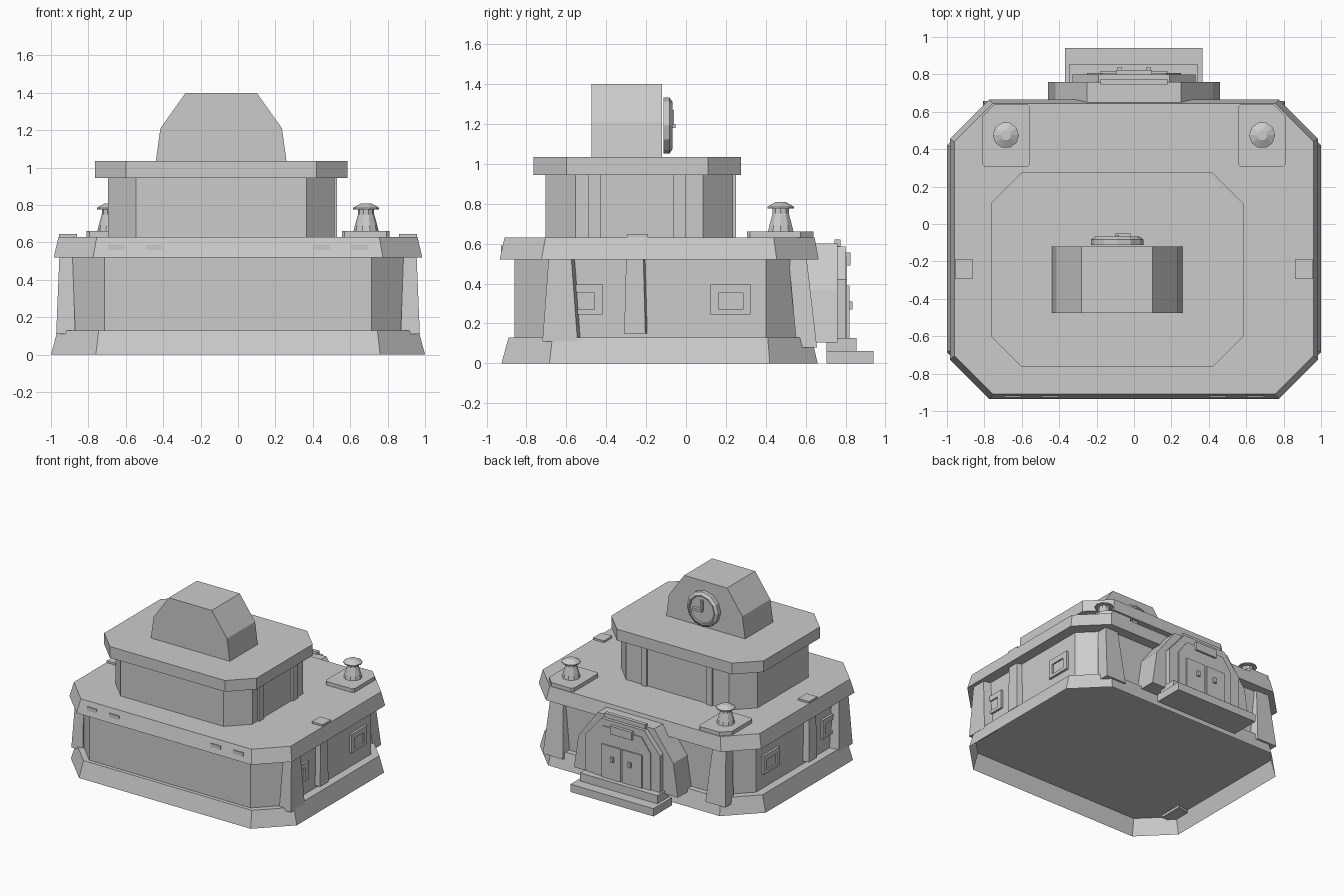
import bpy, bmesh, math
from mathutils import Matrix

cube = bpy.data.objects.get("Cube")
if cube:
    bpy.data.objects.remove(cube, do_unlink=True)

stone = bpy.data.materials.new("grey stone")
stone.use_nodes = True
stone.diffuse_color = (0.6, 0.6, 0.6, 1)
stone.node_tree.nodes["Principled BSDF"].inputs["Base Color"].default_value = (0.6, 0.6, 0.6, 1)


def loft(name, rings, matrix=None, bottom=True):
    """Solid from a stack of equal-length rings of points."""
    bm = bmesh.new()
    loops = [[bm.verts.new(p) for p in ring] for ring in rings]
    n = len(loops[0])
    for low, high in zip(loops, loops[1:]):
        for i in range(n):
            j = (i + 1) % n
            bm.faces.new((low[i], low[j], high[j], high[i]))
    if bottom:
        bm.faces.new(loops[0][::-1])
    bm.faces.new(loops[-1])
    if matrix:
        bm.transform(matrix)
    bmesh.ops.recalc_face_normals(bm, faces=bm.faces)
    mesh = bpy.data.meshes.new(name)
    bm.to_mesh(mesh)
    bm.free()
    mesh.materials.append(stone)
    obj = bpy.data.objects.new(name, mesh)
    bpy.context.collection.objects.link(obj)


def octagon(x0, x1, y0, y1, c, z):
    return [(x0 + c, y0, z), (x1 - c, y0, z), (x1, y0 + c, z), (x1, y1 - c, z),
            (x1 - c, y1, z), (x0 + c, y1, z), (x0, y1 - c, z), (x0, y0 + c, z)]


def tier(name, low, high, bottom=True):
    loft(name, [octagon(*low), octagon(*high)], bottom=bottom)


def box(name, x0, x1, y0, y1, z0, z1):
    loft(name, [[(x0, y0, z), (x1, y0, z), (x1, y1, z), (x0, y1, z)] for z in (z0, z1)])


def slab(name, profile, y0, y1):
    """Profile of (x, z) points pushed along y."""
    loft(name, [[(x, y, z) for x, z in profile] for y in (y0, y1)])


def arch(half_low, half_mid, half_top, z0, z1, z2, cx=0):
    right = [(half_low, z0), (half_mid, z1), (half_top, z2)]
    return [(cx + x, z) for x, z in right] + [(cx - x, z) for x, z in reversed(right)]


def turned(name, profile, x, y, sides, matrix=None):
    loft(name, [[(x + r * math.cos(2 * math.pi * i / sides),
                  y + r * math.sin(2 * math.pi * i / sides), z) for i in range(sides)]
                for r, z in profile], matrix)


def pier(name, x, y, angle, low, high, inboard):
    """Tapered pier facing along the angle, with one bevelled edge on its inboard side.
    low and high are (back, front, half width, z)."""
    rings = [[(b, -w * inboard, z), (f, -w * inboard, z),
              (f, (w - .02) * inboard, z), (b, w * inboard, z)] for b, f, w, z in (low, high)]
    loft(name, rings, Matrix.Translation((x, y, 0)) @ Matrix.Rotation(angle, 4, "Z"))


# Lower storey on a hollow plinth
tier("plinth", (-1, 1, -.925, .66, .24, 0), (-.965, .965, -.89, .63, .22, .13), bottom=False)
tier("lower_wall", (-.9, .9, -.86, .585, .185, .13), (-.9, .9, -.86, .585, .185, .54))
tier("lower_roof", (-.985, .985, -.935, .665, .21, .52), (-.96, .96, -.91, .645, .205, .63))

# Upper storey, set off to one side
MID = -.09
tier("upper_wall", (MID - .605, MID + .605, -.705, .235, .15, .63),
     (MID - .605, MID + .605, -.705, .235, .15, .945))
tier("upper_roof", (MID - .675, MID + .675, -.765, .275, .165, .945),
     (MID - .675, MID + .675, -.765, .275, .165, 1.035))
slab("clock_tower", arch(.35, .325, .19, 1.03, 1.21, 1.4, MID), -.475, -.12)
for y in (-.46, -.0325):
    box("upper_side_pilaster", MID + .59, MID + .62, y - .03, y + .0325, .63, .945)
for s in (-1, 1):
    x = MID + s * .29
    box("upper_back_pilaster", x - .025, x + .025, .22, .25, .63, .945)

# Clock: rimmed dial and two hands
to_back = Matrix.Translation((MID, -.112, 1.192)) @ Matrix.Rotation(-math.pi / 2, 4, "X")
turned("clock", [(.14, 0), (.14, .03), (.118, .045), (.108, .045), (.105, .035)], 0, 0, 12, to_back)
box("clock_minute_hand", MID - .01, MID + .01, -.08, -.06, 1.185, 1.27)
box("clock_hour_hand", MID - .01, MID + .07, -.08, -.052, 1.18, 1.2)

for s in (-1, 1):
    side = 0 if s > 0 else math.pi
    # Side and back piers next to the cut corners
    pier("front_pier", s * .9, -.622, side, (-.03, .072, .098, .11), (-.015, .055, .067, .525), s)
    pier("back_pier", s * .71, .585, math.pi / 2, (-.03, .072, .098, .08), (-.07, .02, .067, .525), s)
    pier("middle_pier", s * .9, -.247, side, (-.05, .045, .063, .15), (-.05, .04, .053, .525), s)
    box("roof_clip", *sorted((s * .86, s * .957)), -.295, -.19, .6, .645)

    # Side windows: a square frame around a set-back pane
    for y in (-.52, .224):
        for name, a, b, c, d in (("sill", -.1, .1, .245, .27), ("lintel", -.1, .1, .352, .395),
                                 ("left_jamb", -.1, -.062, .27, .352),
                                 ("right_jamb", .062, .1, .27, .352)):
            box("window_" + name, *sorted((s * .88, s * .918)), y + a, y + b, c, d)
        box("window_pane", *sorted((s * .88, s * .906)), y - .062, y + .062, .27, .352)

    # Vents along the front of the lower roof
    for x in (.45, .65):
        box("front_vent", s * x - .045, s * x + .045, -.927, -.9, .56, .59)

    # Roof lamps on plates with a cut outer corner
    plate = [(.57, .305), (.795, .305), (.81, .32), (.81, .575), (.745, .64), (.57, .64),
             (.555, .625), (.555, .32)]
    loft("lamp_plate", [[(s * x, y, z) for x, y in plate] for z in (.62, .66)])
    turned("roof_lamp", [(.068, .655), (.06, .69), (.043, .75), (.043, .775),
                         (.07, .777), (.07, .785), (.028, .808)], s * .685, .475, 10)

# Entrance porch with shoulders, portal and doors
slab("porch_shoulders", arch(.46, .42, .25, .105, .37, .6), .56, .76)
slab("portal", arch(.33, .33, .19, .12, .42, .585), .74, .8)
box("portal_crest", -.18, .18, .745, .775, .57, .62)
slab("portal_trim", arch(.25, .25, .17, .125, .42, .53), .79, .808)
box("entrance_sign", -.095, .095, .79, .824, .49, .555)
for s in (-1, 1):
    box("door_leaf", *sorted((s * .008, s * .18)), .8, .819, .125, .39)
    box("door_handle", *sorted((s * .065, s * .09)), .81, .836, .27, .31)

# Steps stand just clear of the plinth
box("lower_step", -.37, .365, .705, .94, 0, .062)
box("upper_step", -.345, .34, .705, .855, .06, .127)
